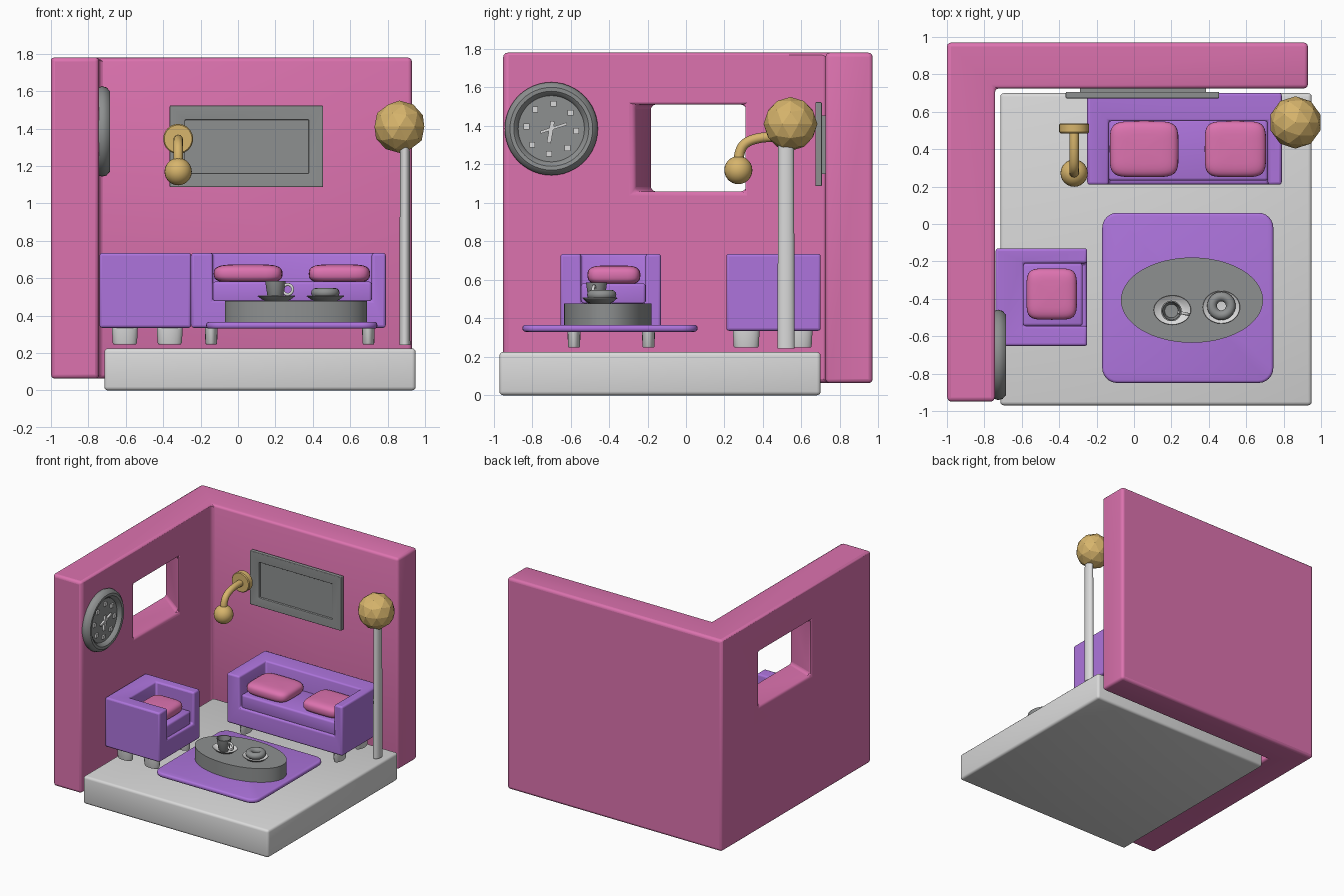
import bpy, bmesh, math
from mathutils import Vector, Matrix

if "Cube" in bpy.data.objects:
    bpy.data.objects.remove(bpy.data.objects["Cube"])


def material(name, r, g, b):
    m = bpy.data.materials.new(name)
    m.diffuse_color = (r, g, b, 1)
    m.use_nodes = True
    m.node_tree.nodes["Principled BSDF"].inputs["Base Color"].default_value = m.diffuse_color
    return m


PINK = material("pink", 0.72, 0.17, 0.43)
PURPLE = material("purple", 0.42, 0.175, 0.72)
LIGHT = material("light grey", 0.70, 0.70, 0.70)
GREY = material("mid grey", 0.27, 0.28, 0.28)
GOLD = material("gold", 0.68, 0.46, 0.15)


def finish(name, bm, mat, smooth=True):
    bmesh.ops.recalc_face_normals(bm, faces=bm.faces)
    me = bpy.data.meshes.new(name)
    bm.to_mesh(me)
    bm.free()
    ob = bpy.data.objects.new(name, me)
    bpy.context.collection.objects.link(ob)
    me.materials.append(mat)
    if smooth:
        shade(ob)
    return ob


def activate(ob):
    bpy.ops.object.select_all(action='DESELECT')
    ob.select_set(True)
    bpy.context.view_layer.objects.active = ob


def shade(ob):
    activate(ob)
    bpy.ops.object.shade_smooth_by_angle(angle=math.radians(35))


def box(name, x, y, z, mat, bevel=0.0, seg=3):
    """Box from (min, max) ranges with rounded edges."""
    bm = bmesh.new()
    bmesh.ops.create_cube(bm, size=1)
    for v in bm.verts:
        v.co = [r[0] if c < 0 else r[1] for c, r in zip(v.co, (x, y, z))]
    if bevel:
        bmesh.ops.bevel(bm, geom=bm.edges[:], offset=bevel, segments=seg, profile=0.5, affect='EDGES')
    return finish(name, bm, mat)


def prism(name, pts, z, mat, bevel=0.0):
    """Outline in x, y extruded between two heights."""
    bm = bmesh.new()
    f = bm.faces.new([bm.verts.new((px, py, z[0])) for px, py in pts])
    top = bmesh.ops.extrude_face_region(bm, geom=[f])
    for v in top['geom']:
        if isinstance(v, bmesh.types.BMVert):
            v.co.z = z[1]
    if bevel:
        rims = [e for e in bm.edges if e.verts[0].co.z == e.verts[1].co.z]
        bmesh.ops.bevel(bm, geom=rims, offset=bevel, segments=3, profile=0.5, affect='EDGES')
    return finish(name, bm, mat)


def carve(ob, cutters, bevel):
    """Cut pieces out, then round every remaining edge."""
    activate(ob)
    for c in cutters:
        m = ob.modifiers.new("cut", 'BOOLEAN')
        m.object, m.operation, m.solver = c, 'DIFFERENCE', 'EXACT'
        bpy.ops.object.modifier_apply(modifier=m.name)
        bpy.data.objects.remove(c)
    m = ob.modifiers.new("round", 'BEVEL')
    m.width, m.segments, m.limit_method, m.angle_limit = bevel, 3, 'ANGLE', math.radians(40)
    bpy.ops.object.modifier_apply(modifier=m.name)
    shade(ob)


def lathe(name, profile, at, mat, scale=(1, 1, 1), rot=Matrix(), n=32):
    """Turn (radius, height) points around z, then rotate, scale and place."""
    bm = bmesh.new()
    vs = [bm.verts.new((r, 0, h)) for r, h in profile]
    es = [bm.edges.new(p) for p in zip(vs, vs[1:])]
    bmesh.ops.spin(bm, geom=vs + es, axis=(0, 0, 1), cent=(0, 0, 0), angle=math.tau, steps=n)
    bmesh.ops.remove_doubles(bm, verts=bm.verts, dist=1e-5)
    bmesh.ops.transform(bm, verts=bm.verts, matrix=Matrix.Translation(at) @ Matrix.Diagonal((*scale, 1)) @ rot)
    return finish(name, bm, mat)


def ring(r, R, n=12, h=1.0):
    """Closed circular section for tori."""
    return [(R + r * math.cos(i * math.tau / n), h * r * math.sin(i * math.tau / n)) for i in range(n + 1)]


def tube(name, pts, radius, mat):
    cu = bpy.data.curves.new(name, 'CURVE')
    cu.dimensions, cu.bevel_depth, cu.bevel_resolution, cu.use_fill_caps = '3D', radius, 4, True
    sp = cu.splines.new('NURBS')
    sp.points.add(len(pts) - 1)
    for p, co in zip(sp.points, pts):
        p.co = (*co, 1)
    sp.use_endpoint_u, sp.order_u = True, 4
    ob = bpy.data.objects.new(name, cu)
    bpy.context.collection.objects.link(ob)
    cu.materials.append(mat)
    activate(ob)
    bpy.ops.object.convert(target='MESH')
    shade(bpy.context.object)


TO_X = Matrix.Rotation(math.pi / 2, 4, 'Y')
TO_FRONT = Matrix.Rotation(math.pi / 2, 4, 'X')

# Floor and L-shaped walls with a slanted window
box("floor", (-0.715, 0.95), (-0.97, 0.70), (0, 0.225), LIGHT, 0.02)
walls = box("walls", (-1, 0.93), (-0.95, 0.97), (0.063, 1.78), PINK)
room = box("room_cutter", (-0.743, 2), (-2, 0.725), (-1, 3), PINK)
window = prism("window_cutter", [(-1.1, -0.138), (-0.6, -0.321), (-0.6, 0.19), (-1.1, 0.57)], (1.06, 1.51), PINK)
carve(walls, [room, window], 0.022)

# Sofa
sofa = box("sofa_body", (-0.25, 0.79), (0.21, 0.70), (0.335, 0.735), PURPLE)
carve(sofa, [box("sofa_cutter", (-0.135, 0.715), (0, 0.55), (0.48, 1), PURPLE)], 0.014)
box("sofa_seat", (-0.135, 0.715), (0.232, 0.56), (0.47, 0.582), PURPLE, 0.015)

# Armchair facing right
chair = box("armchair_body", (-0.74, -0.25), (-0.652, -0.13), (0.335, 0.735), PURPLE)
carve(chair, [box("chair_cutter", (-0.59, 0), (-0.545, -0.21), (0.48, 1), PURPLE)], 0.014)
box("armchair_seat", (-0.60, -0.275), (-0.545, -0.21), (0.47, 0.582), PURPLE, 0.015)

# Soft cushions
for name, x, y in (("sofa_cushion_left", (-0.13, 0.238), (0.25, 0.55)),
                   ("sofa_cushion_right", (0.378, 0.706), (0.25, 0.55)),
                   ("armchair_cushion", (-0.575, -0.305), (-0.512, -0.237))):
    bm = bmesh.new()
    bmesh.ops.create_uvsphere(bm, u_segments=32, v_segments=16, radius=1)
    half = (x[1] - x[0]) / 2, (y[1] - y[0]) / 2, 0.05
    mid = sum(x) / 2, sum(y) / 2, 0.624
    for v in bm.verts:
        power = (0.4, 0.4, 0.75)
        v.co = [m + h * math.copysign(abs(c) ** p, c) for c, p, h, m in zip(v.co, power, half, mid)]
    finish(name, bm, PINK)

# Short oval legs, slightly tapered
LEG = [(0, 0), (0.85, 0), (0.93, 0.008), (1, 0.10), (0, 0.10)]
for part, xs, ys, s in (("sofa", (-0.143, 0.697), (0.313, 0.588), (0.034, 0.07, 1)),
                        ("armchair", (-0.605, -0.365), (-0.582, -0.195), (0.07, 0.034, 1))):
    for x in xs:
        for y in ys:
            lathe(part + "_leg", LEG, (x, y, 0.247), LIGHT, s, n=20)

# Rug with rounded corners and oval coffee table
rug = [(cx + 0.08 * math.cos(a), cy + 0.08 * math.sin(a))
       for k, (cx, cy) in enumerate(((0.665, -0.02), (-0.09, -0.02), (-0.09, -0.77), (0.665, -0.77)))
       for a in [math.pi / 2 * (k + i / 6) for i in range(7)]]
prism("rug", rug, (0.33, 0.366), PURPLE, 0.015)
lathe("coffee_table", [(0, 0), (1, 0), (1, 0.117), (0, 0.117)], (0.31, -0.407, 0.36), GREY, (0.38, 0.228, 1), n=64)

# Saucers: light on top, grey below
SAUCER = [(0, 0), (0.55, 0), (0.75, 0.01), (1, 0.029), (0.98, 0.033), (0.7, 0.016), (0.5, 0.01), (0, 0.01)]
for x, y, sy in ((0.205, -0.46, 0.079), (0.467, -0.445, 0.088)):
    s = lathe("saucer", SAUCER, (x, y, 0.475), GREY, (0.10, sy, 1))
    s.data.materials.append(LIGHT)
    for p in s.data.polygons:
        p.material_index = 1 if p.normal.z > 0.05 else 0

# Cup with handle, and a ring-shaped bun
lathe("cup", [(0, 0), (0.032, 0), (0.042, 0.015), (0.055, 0.10), (0.048, 0.10), (0.036, 0.022), (0, 0.02)],
      (0.2, -0.465, 0.485), GREY)
lathe("cup_handle", ring(0.008, 0.027), (0.266, -0.478, 0.54), LIGHT,
      rot=Matrix.Rotation(math.radians(-12), 4, 'Z') @ TO_FRONT, n=20)
lathe("bun", ring(0.026, 0.05), (0.467, -0.438, 0.522), GREY)

# Wall clock with eight marks and two hands
C = Vector((-0.747, -0.70, 1.385))
lathe("clock", [(0, 0), (0.235, 0), (0.242, 0.02), (0.235, 0.045), (0.215, 0.062), (0.195, 0.06),
                (0.178, 0.045), (0.172, 0.03), (0, 0.03)], C, GREY, rot=TO_X, n=48)
for i in range(8):
    a = math.radians(45 * i + 5)
    y, z = C.y + 0.13 * math.sin(a), C.z + 0.13 * math.cos(a)
    box("clock_mark", (-0.72, -0.703), (y - 0.015, y + 0.015), (z - 0.015, z + 0.015), LIGHT)
for name, lo, hi, w, angle in (("hour_hand", -0.075, 0.04, 0.011, -10), ("minute_hand", -0.06, 0.085, 0.007, -72)):
    hand = box(name, (-0.008, 0.008), (-w, w), (lo, hi), LIGHT)
    hand.data.transform(Matrix.Translation((-0.705, C.y, C.z)) @ Matrix.Rotation(math.radians(angle), 4, 'X'))

# Picture: frame around a recessed panel
frame = box("picture_frame", (-0.365, 0.455), (0.672, 0.706), (1.087, 1.523), GREY)
carve(frame, [box("frame_cutter", (-0.283, 0.378), (0, 2), (1.16, 1.447), GREY)], 0.005)
box("picture_panel", (-0.29, 0.385), (0.69, 0.73), (1.15, 1.455), GREY)

# Wall lamp
lathe("lamp_plate", [(0, 0), (0.076, 0), (0.08, 0.005), (0.08, 0.045), (0.074, 0.052), (0, 0.052)],
      (-0.32, 0.537, 1.345), GOLD, rot=TO_FRONT)
tube("lamp_arm", [(-0.32, y, z) for y, z in
                  ((0.49, 1.34), (0.43, 1.345), (0.35, 1.335), (0.285, 1.30), (0.272, 1.24), (0.272, 1.18))], 0.026, GOLD)
bm = bmesh.new()
bmesh.ops.create_uvsphere(bm, u_segments=24, v_segments=14, radius=0.073, matrix=Matrix.Translation((-0.32, 0.272, 1.17)))
finish("lamp_ball", bm, GOLD)

# Standing lamp with a faceted globe
lathe("lamp_pole", [(0, 0), (1, 0), (0.9, 1.1), (0, 1.1)], (0.892, 0.52, 0.243), LIGHT, (0.029, 0.045, 1), n=24)
bm = bmesh.new()
bmesh.ops.create_icosphere(bm, subdivisions=2, radius=0.14, matrix=Matrix.Translation((0.863, 0.543, 1.41)))
finish("lamp_globe", bm, GOLD, smooth=False)
